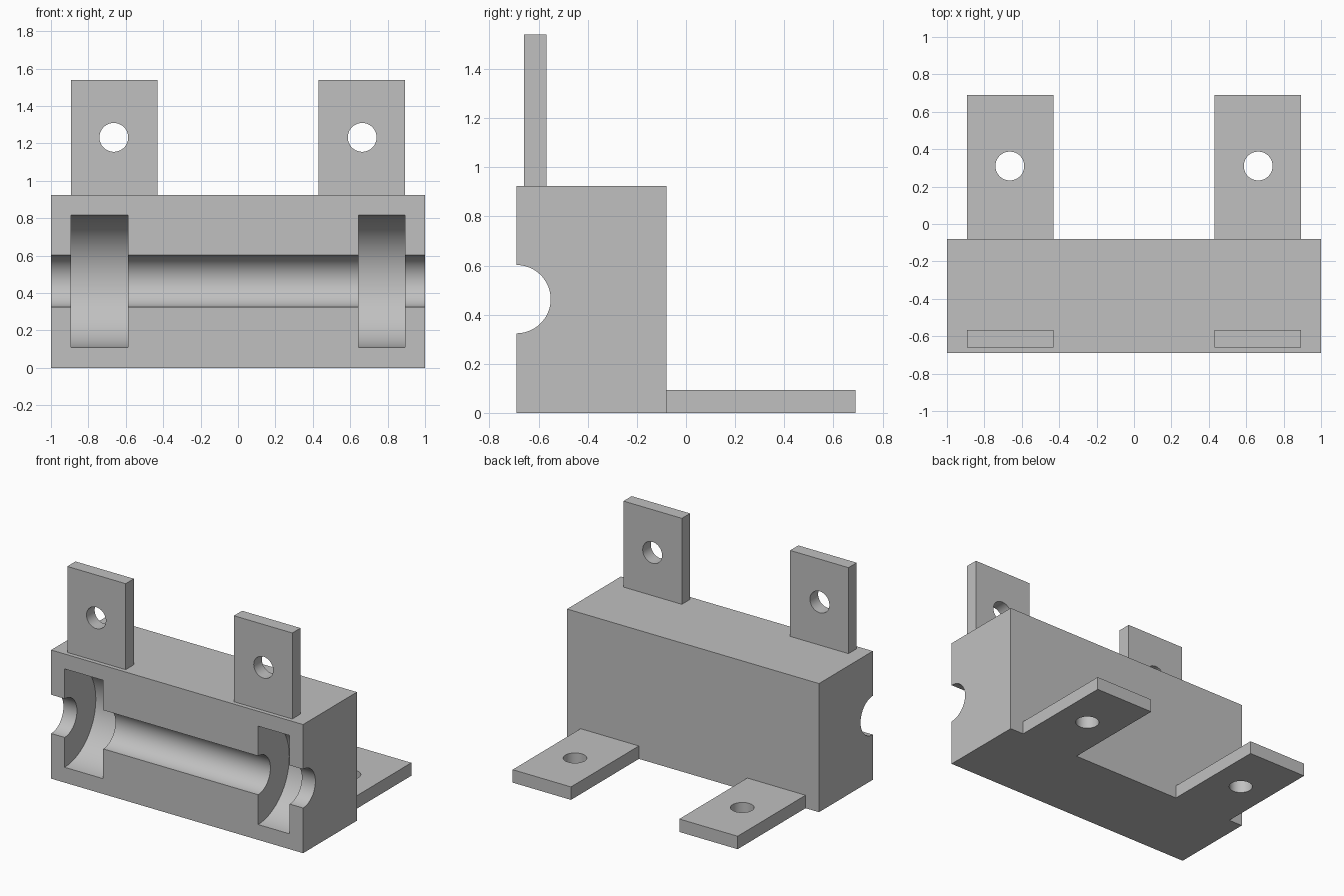
import bpy
from math import pi

cube = bpy.data.objects.get("Cube")
if cube:
    bpy.data.objects.remove(cube, do_unlink=True)

grey = bpy.data.materials.new("plain grey")
grey.use_nodes = True
colour = (0.53, 0.53, 0.53, 1)
grey.diffuse_color = colour
grey.node_tree.nodes["Principled BSDF"].inputs["Base Color"].default_value = colour


def box(name, low, high):
    centre = [(a + b) / 2 for a, b in zip(low, high)]
    bpy.ops.mesh.primitive_cube_add(size=1, location=centre)
    obj = bpy.context.object
    obj.name = name
    obj.scale = [b - a for a, b in zip(low, high)]
    bpy.ops.object.transform_apply(location=True, rotation=True, scale=True)
    obj.data.materials.append(grey)
    return obj


def cut_cylinder(target, centre, radius, length, rotation=(0, 0, 0)):
    bpy.ops.mesh.primitive_cylinder_add(vertices=96, radius=radius, depth=length,
                                        location=centre, rotation=rotation)
    cutter = bpy.context.object
    cutter.hide_render = True
    cutter.data.materials.append(grey)
    mod = target.modifiers.new("cut", "BOOLEAN")
    mod.operation = "DIFFERENCE"
    mod.solver = "EXACT"
    mod.object = cutter
    bpy.ops.object.select_all(action="DESELECT")
    target.select_set(True)
    bpy.context.view_layer.objects.active = target
    bpy.ops.object.modifier_apply(modifier=mod.name)
    bpy.data.objects.remove(cutter, do_unlink=True)


def smooth(obj):
    bpy.ops.object.select_all(action="DESELECT")
    obj.select_set(True)
    bpy.context.view_layer.objects.active = obj
    bpy.ops.object.shade_smooth_by_angle(angle=pi / 6)


FRONT, BACK, TOP = -0.69, -0.08, 0.923
AXIS_Z = 0.463
TAB = 0.093
HOLE = 0.077

# Main block with a long half-round groove and two deeper half-round pockets
block = box("block", (-1, FRONT, 0), (1, BACK, TOP))
along_x = (0, pi / 2, 0)
cut_cylinder(block, (0, FRONT, AXIS_Z), 0.139, 2.4, along_x)
for left, right in ((-0.893, -0.587), (0.643, 0.893)):
    cut_cylinder(block, ((left + right) / 2, FRONT, AXIS_Z), 0.353,
                 right - left, along_x)
smooth(block)

# Drilled mounting tabs, upright on the top and flat behind the base
for side, sign in (("right", -1), ("left", 1)):
    x0, x1 = sorted((sign * 0.43, sign * 0.893))
    middle = sign * 0.664

    upright = box(side + "_upright_tab", (x0, -0.66, TOP), (x1, -0.66 + TAB, 1.54))
    cut_cylinder(upright, (middle, -0.61, 1.232), HOLE, 0.4, (pi / 2, 0, 0))
    smooth(upright)

    base = box(side + "_base_tab", (x0, BACK, 0), (x1, 0.69, TAB))
    cut_cylinder(base, (middle, 0.31, 0.05), HOLE, 0.4)
    smooth(base)
